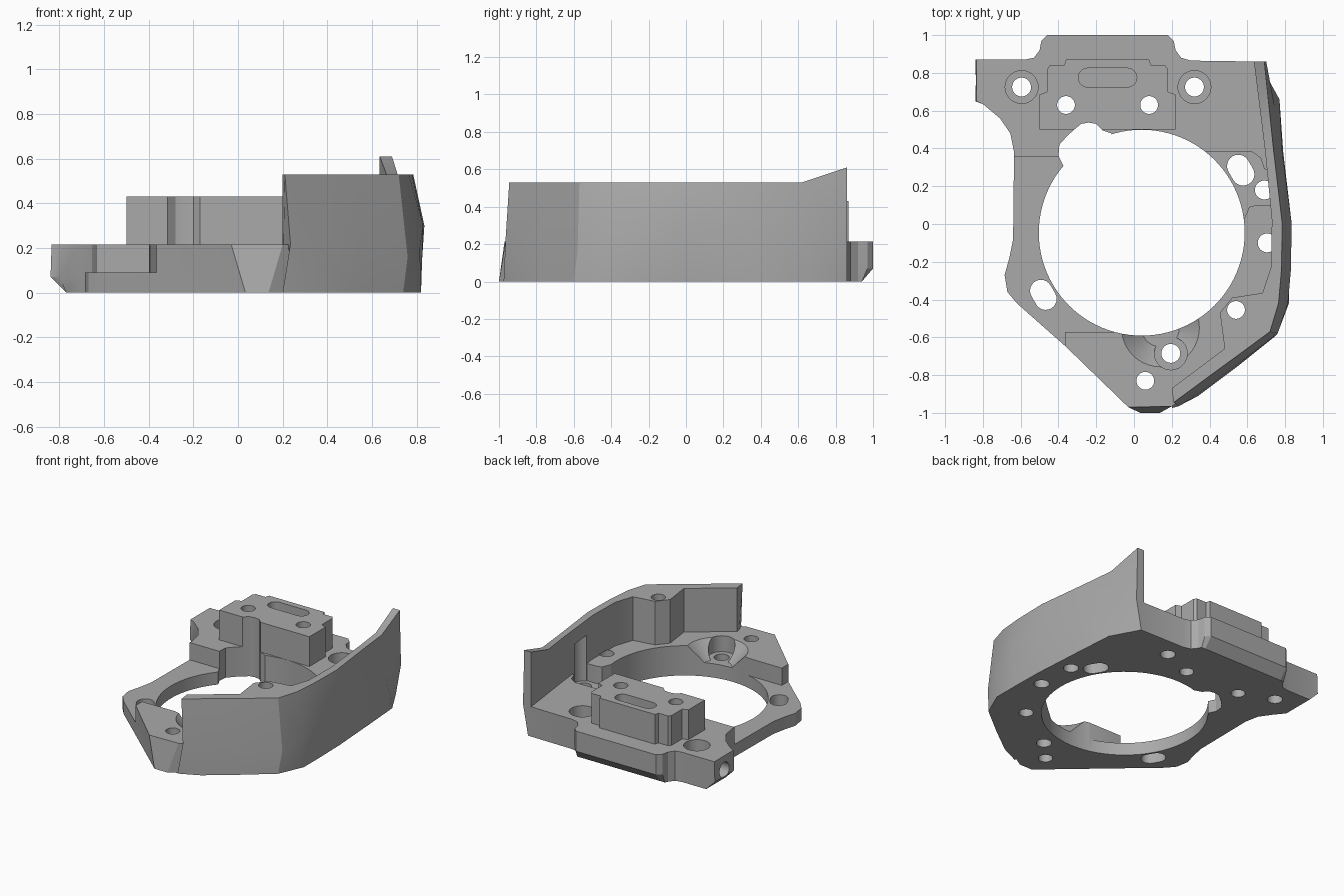
import bpy, bmesh, math
from mathutils import Vector

cube = bpy.data.objects.get("Cube")
if cube:
    bpy.data.objects.remove(cube, do_unlink=True)

grey = bpy.data.materials.new("plain grey")
grey.use_nodes = True
grey.diffuse_color = (0.4, 0.4, 0.4, 1)
grey.node_tree.nodes["Principled BSDF"].inputs["Base Color"].default_value = (0.4, 0.4, 0.4, 1)


def loft(name, rings, closed=False):
    """Skin equal rings of points; cap the ends."""
    bm = bmesh.new()
    rows = [[bm.verts.new(p) for p in ring] for ring in rings]
    n = len(rows[0])
    for a, b in zip(rows, rows[1:]):
        for i in range(n):
            j = (i + 1) % n
            bm.faces.new((a[i], a[j], b[j], b[i]))
    bm.faces.new(rows[0][::-1])
    bm.faces.new(rows[-1])
    bmesh.ops.recalc_face_normals(bm, faces=bm.faces)
    mesh = bpy.data.meshes.new(name)
    bm.to_mesh(mesh)
    bm.free()
    mesh.materials.append(grey)
    ob = bpy.data.objects.new(name, mesh)
    bpy.context.collection.objects.link(ob)
    return ob


def prism(name, outline, z0, z1):
    return loft(name, [[(x, y, z) for x, y in outline] for z in (z0, z1)])


def circle(x, y, r, n=40):
    return [(x + r * math.cos(2 * math.pi * i / n), y + r * math.sin(2 * math.pi * i / n))
            for i in range(n)]


def slot(x, y, r, half, angle, n=12):
    """Rounded slot outline, half = distance from centre to each end arc centre."""
    pts = []
    for side in (0, math.pi):
        cx, cy = x + half * math.cos(angle + side), y + half * math.sin(angle + side)
        for i in range(n + 1):
            a = angle + side - math.pi / 2 + math.pi * i / n
            pts.append((cx + r * math.cos(a), cy + r * math.sin(a)))
    return pts


def cut(cutter, *targets):
    cutter.hide_render = True
    for ob in targets:
        mod = ob.modifiers.new("cut", 'BOOLEAN')
        mod.operation = 'DIFFERENCE'
        mod.solver = 'EXACT'
        mod.object = cutter
        bpy.context.view_layer.objects.active = ob
        bpy.ops.object.modifier_apply(modifier=mod.name)
    bpy.data.objects.remove(cutter, do_unlink=True)


def bore(x, y, r, z0, z1, *targets):
    cut(prism("cutter", circle(x, y, r), z0, z1), *targets)


FLOOR, LOW, RIM = 0.215, 0.09, 0.53

# Base plate with rear tab and side arm
outline = [(-.84, .87), (-.84, .65), (-.8, .635), (-.71, .56), (-.655, .48), (-.635, .38),
           (-.64, -.08), (-.66, -.18), (-.685, -.27), (-.67, -.36), (-.62, -.42), (-.36, -.65),
           (-.03, -.97), (.2, -.965), (.33, -.88), (.7, -.55), (.76, -.4), (.77, 0),
           (.74, .38), (.69, .64), (.65, .86), (.3, .865), (.25, .88), (.22, .92),
           (.21, .97), (.18, 1), (-.46, 1), (-.49, .97), (-.5, .92), (-.53, .88), (-.58, .87)]


def base_ring(z):
    ring = []
    for x, y in outline:
        if y < -.95:  # slanted nose
            t = 1 - z / FLOOR
            x += (.085 - x) * .55 * t
            y += (-1 - y) * t
        if z == 0:    # chamfered underside of arm and tab
            x, y = max(x, -.77), min(y, .94)
        if z == FLOOR:
            x = max(x, -.835)
        ring.append((x, y, z))
    return ring


base = loft("base_plate", [base_ring(z) for z in (0, .07, FLOOR)])

# Side wall: each station is foot, waist, rim, inner line
stations = [
    ((.66, .86), (.70, .86, .22), (.69, .86, .61), (.635, .86)),
    ((.77, .66), (.745, .62, .25), (.715, .62, RIM), (.665, .62)),
    ((.79, .38), (.785, .38, .28), (.74, .38, RIM), (.695, .38)),
    ((.815, 0), (.835, 0, .3), (.785, 0, RIM), (.73, .02)),
    ((.82, -.25), (.83, -.25, .3), (.78, -.25, RIM), (.725, -.23)),
    ((.82, -.42), (.815, -.42, .2), (.765, -.42, RIM), (.68, -.365)),
    ((.74, -.6), (.76, -.58, .16), (.72, -.57, RIM), (.52, -.39)),
    ((.54, -.76), (.56, -.735, .16), (.56, -.688, RIM), (.455, -.47)),
    ((.34, -.91), (.36, -.885, .16), (.42, -.79, RIM), (.48, -.66)),
    ((.2, -.975), (.235, -.965, .22), (.21, -.945, RIM), (.2, -.87)),
]
wall = loft("side_wall", [[(*foot, 0), waist, rim, (*inner, rim[2]), (*inner, 0)]
                          for foot, waist, rim, inner in stations])

# Raised mounting block
half_block = [(.36, .5), (.36, .685), (.32, .7), (.32, .82), (.305, .84), (.23, .84), (.22, .87)]
block = prism("mounting_block",
              [(x - .14, y) for x, y in half_block] + [(-x - .14, y) for x, y in half_block[::-1]],
              .2, .43)

# Large central opening and its side notch
cut(prism("cutter", circle(.041, -.046, .545, 96), -1, .8), base, block)
cut(prism("cutter", [(-.37, .3), (-.4, .36), (-.395, .42), (-.35, .47), (-.31, .505), (-.28, .53),
                     (-.24, .537), (-.2, .53), (-.165, .495), (-.12, .48), (-.1, .4)], -1, .8),
    base, block)

# Lowered ledges on both sides
cut(prism("cutter", [(-1, .355), (-.1, .355), (-.1, -.572), (-.365, -.572), (-.365, -1.1),
                     (-1, -1.1)], LOW, .8), base)
cut(prism("cutter", [(.5, .02), (.58, .02), (.61, .09), (.65, .1), (.85, .1), (.85, .28),
                     (.69, .29), (.67, .35), (.62, .385), (.38, .385), (.3, .3)], LOW, .8), base)

# Dished relief beside the front screw
cut(loft("cutter", [[(x, y, z) for x, y in circle(.14, -.55, r)]
                    for z, r in ((.1, .1), (.23, .22))]), base)

# Screw holes with counterbores
for x, y in ((-.595, .725), (.32, .725), (.195, -.685)):
    bore(x, y, .087, .1, .8, base)
    bore(x, y, .05, -1, .8, base)
bore(.69, .18, .08, LOW, .42, base, wall)
bore(.69, .18, .05, -1, .3, base, wall)

# Plain holes
for x in (-.36, .08):
    bore(x, .63, .047, -1, .8, base, block)
bore(.06, -.83, .047, -1, .8, base)
bore(.54, -.455, .047, -1, .8, base, wall)
bore(.705, -.1, .05, -1, .22, base, wall)

# Slots
cut(prism("cutter", slot(-.48, -.375, .058, .025, math.radians(-60)), -1, .8), base)
cut(prism("cutter", slot(.565, .285, .06, .025, math.radians(-60)), -1, .8), base)
cut(prism("cutter", slot(-.14, .775, .05, .105, 0), .33, .8), block)

# Cross hole in the arm tip
cut(loft("cutter", [[(x, y, z) for y, z in circle(.76, .115, .055)] for x in (-.95, -.69)]), base)

# Smooth curved surfaces, crisp edges
for ob in (base, wall, block):
    bpy.ops.object.select_all(action='DESELECT')
    ob.select_set(True)
    bpy.context.view_layer.objects.active = ob
    bpy.ops.object.shade_smooth_by_angle(angle=math.radians(20))
